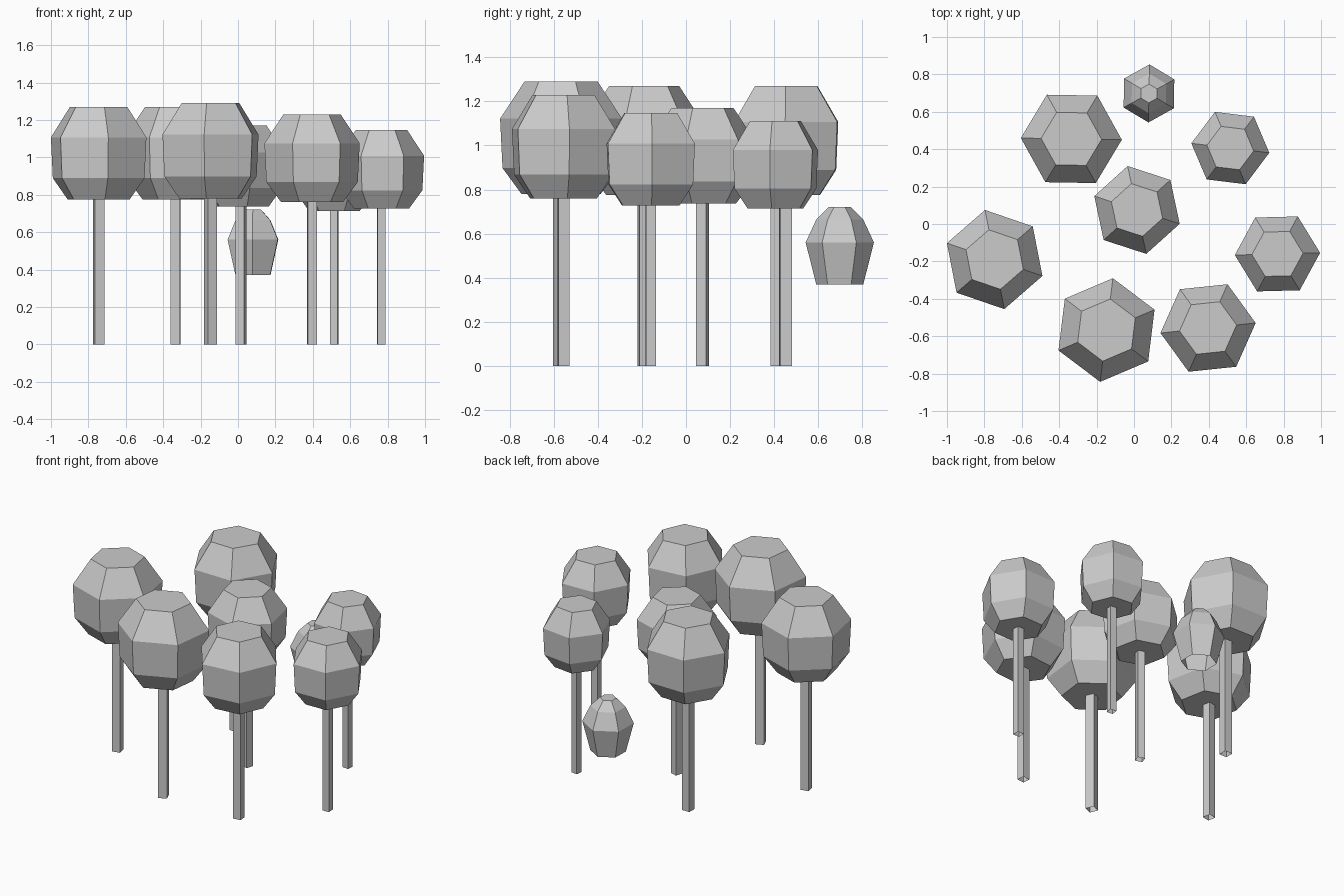
import bpy
import bmesh
from math import cos, sin, pi, radians

cube = bpy.data.objects.get("Cube")
if cube:
    bpy.data.objects.remove(cube, do_unlink=True)

grey = bpy.data.materials.new("plain_grey")
grey.use_nodes = True
colour = (0.6, 0.6, 0.6, 1)
grey.diffuse_color = colour
grey.node_tree.nodes["Principled BSDF"].inputs["Base Color"].default_value = colour


def lathe(name, x, y, sides, turn, rings, cap_top=True, cap_bottom=True):
    """Stack of polygon rings, each a (radius, height) pair."""
    bm = bmesh.new()
    loops = []
    for radius, z in rings:
        angles = [radians(turn) + 2 * pi * i / sides for i in range(sides)]
        loops.append([bm.verts.new((radius * cos(a), radius * sin(a), z)) for a in angles])
    for low, high in zip(loops, loops[1:]):
        for i in range(sides):
            j = (i + 1) % sides
            bm.faces.new((low[i], low[j], high[j], high[i]))
    if cap_bottom:
        bm.faces.new(loops[0][::-1])
    if cap_top:
        bm.faces.new(loops[-1])
    mesh = bpy.data.meshes.new(name)
    bm.to_mesh(mesh)
    bm.free()
    mesh.materials.append(grey)
    obj = bpy.data.objects.new(name, mesh)
    obj.location = (x, y, 0)
    bpy.context.collection.objects.link(obj)


def tree(place, x, y, radius, bottom, top, turn):
    # Hexagonal crown with a straight-sided belt
    profile = [(0.65, 0), (0.96, 0.23), (1, 0.67), (0.6, 1)]
    rings = [(radius * r, bottom + (top - bottom) * h) for r, h in profile]
    lathe(place + "_crown", x, y, 6, turn, rings)
    # Hollow square trunk
    half = radius * 0.138
    lathe(place + "_trunk", x, y, 4, turn + 45, [(half, 0), (half, bottom + 0.01)], False, False)


# Trees: place, x, y, crown radius, crown bottom, crown top, turn
tree("right_side", -0.745, -0.19, 0.27, 0.775, 1.27, 101)
tree("back_right", -0.335, 0.455, 0.27, 0.775, 1.27, -1)
tree("front_right", -0.147, -0.567, 0.279, 0.78, 1.29, 23)
tree("front_left", 0.396, -0.556, 0.256, 0.76, 1.23, 6)
tree("left_side", 0.767, -0.16, 0.228, 0.727, 1.147, 1.5)
tree("back_left", 0.515, 0.406, 0.21, 0.713, 1.11, -7)
tree("centre", 0.016, 0.075, 0.24, 0.737, 1.17, -18)

# Small bush, open underneath
lathe("bush", 0.08, 0.698, 6, 29,
      [(0.107, 0.37), (0.155, 0.56), (0.106, 0.665), (0.05, 0.72)], True, False)
